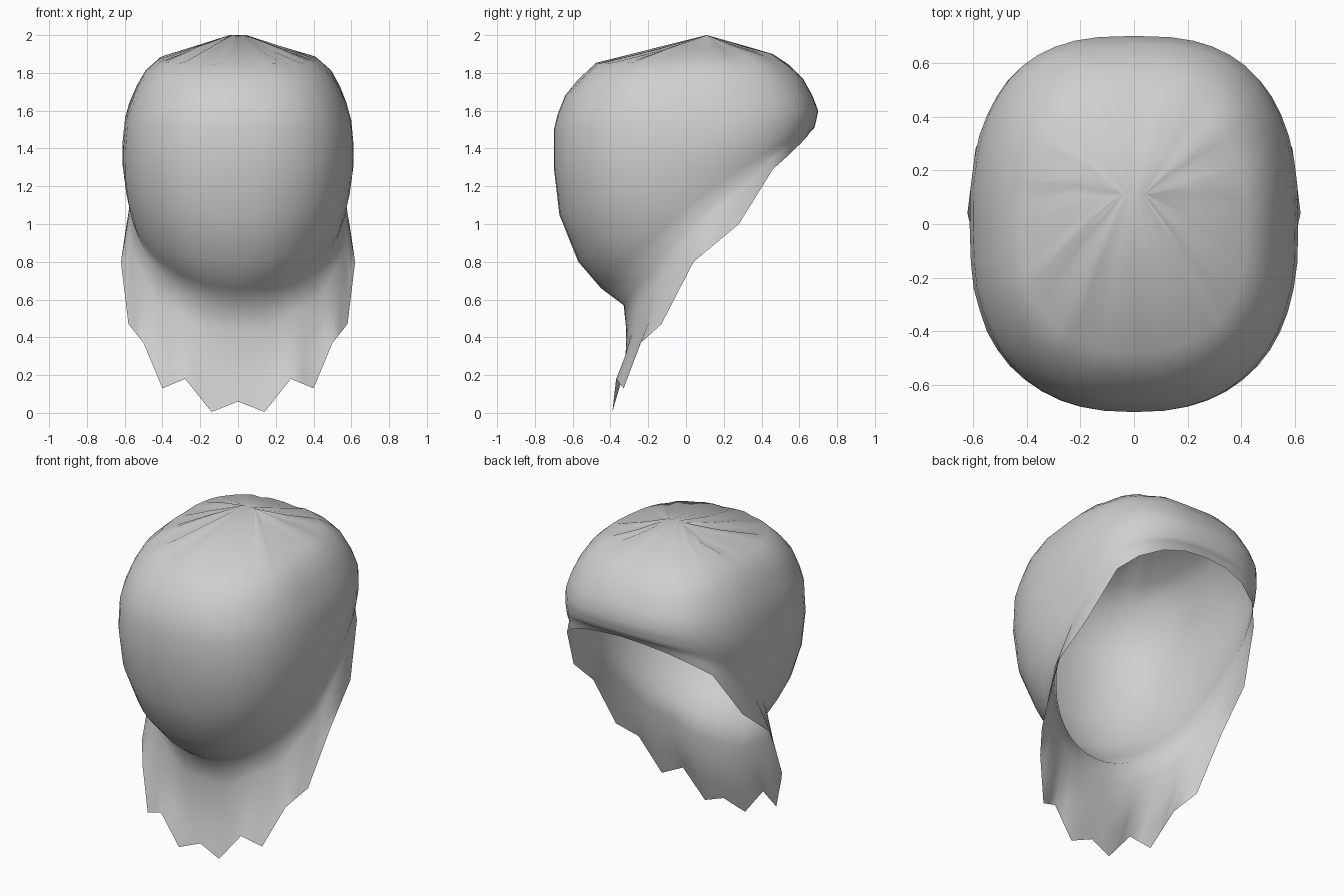
import bpy, bmesh, math, random

if "Cube" in bpy.data.objects:
    bpy.data.objects.remove(bpy.data.objects["Cube"])
random.seed(4)

SEG = 48
BACK_POWER = 2.7

# Tilted rings: front y, front z, back y, back z, half width, side lift,
# wrinkle, roundness of the front half
RINGS = [
    (0.11, 2.0, 0.11, 2.0, 0.045, 0, 0, BACK_POWER),
    (-0.16, 1.93, 0.29, 1.945, 0.22, 0, 0.012, 2.4),
    (-0.48, 1.85, 0.46, 1.9, 0.42, 0, 0.008, 2.4),
    (-0.57, 1.765, 0.55, 1.84, 0.495, 0, 0.005, 2.4),
    (-0.64, 1.68, 0.62, 1.77, 0.54, 0, 0.004, 2.4),
    (-0.68, 1.58, 0.67, 1.68, 0.578, 0, 0.004, 2.4),
    (-0.7, 1.5, 0.7, 1.6, 0.6, 0, 0.003, 2.4),
    (-0.7, 1.3, 0.69, 1.55, 0.612, 0, 0.003, 2.4),
    (-0.67, 1.05, 0.685, 1.53, 0.61, 0.02, 0.003, 2.3),
    (-0.57, 0.8, 0.68, 1.51, 0.595, 0.07, 0, 2.2),
    (-0.45, 0.66, 0.67, 1.5, 0.58, 0.09, 0, 2.1),
    (-0.33, 0.57, 0.66, 1.49, 0.56, 0.1, 0, 2.1),
]
# Ragged hem of the cloth, from front centre to back centre
HEM = [(0, -0.375, 0.06), (0.14, -0.39, 0.005), (0.28, -0.37, 0.18),
       (0.4, -0.33, 0.13), (0.5, -0.24, 0.37), (0.58, -0.13, 0.47),
       (0.62, 0.04, 0.8), (0.59, 0.28, 1.0), (0.51, 0.46, 1.29),
       (0.42, 0.55, 1.37), (0.29, 0.61, 1.43), (0.15, 0.64, 1.46),
       (0, 0.645, 1.47)]


def spow(v, n):
    return math.copysign(abs(v) ** (2 / n), v)


def ring_points(fy, fz, by, bz, width, lift, wrinkle, front_power):
    pts = []
    for i in range(SEG):
        a = 2 * math.pi * i / SEG
        n = front_power + (BACK_POWER - front_power) * (1 - math.cos(a)) / 2
        u, v = spow(math.sin(a), n), -spow(math.cos(a), n)
        t = (v + 1) / 2
        z = fz + (bz - fz) * t + lift * (1 - v * v)
        scale = 1 + random.uniform(-1, 1) * wrinkle
        pts.append((u * width * scale, fy + (by - fy) * t,
                    z + random.uniform(-1, 0.6) * wrinkle))
    return pts


def hem_point(i):
    side = 1 if i <= SEG // 2 else -1
    k = min(i, SEG - i) / (SEG / 2) * (len(HEM) - 1)
    j = min(int(k), len(HEM) - 2)
    p = [a + (b - a) * (k - j) for a, b in zip(HEM[j], HEM[j + 1])]
    return (p[0] * side, p[1], p[2])


# Hood dome, then loose cloth falling from the crease to the hem
loops = [ring_points(*r) for r in RINGS]
crease = loops[-1]
hem = [hem_point(i) for i in range(SEG)]
for t in (0.25, 0.5, 0.75, 1):
    loop = []
    for i in range(SEG):
        x, y, z = (a + (b - a) * t for a, b in zip(crease[i], hem[i]))
        front = max(0, math.cos(2 * math.pi * i / SEG))
        bulge = math.sin(math.pi * t) * front
        loop.append((x * (1 + 0.04 * bulge), y + 0.035 * bulge, z))
    loops.append(loop)

bm = bmesh.new()
rows = [[bm.verts.new(p) for p in loop] for loop in loops]
for a, b in zip(rows, rows[1:]):
    for i in range(SEG):
        j = (i + 1) % SEG
        bm.faces.new((a[i], b[i], b[j], a[j]))
bmesh.ops.remove_doubles(bm, verts=rows[0], dist=0.0005)
for f in bm.faces:
    f.smooth = True
mesh = bpy.data.meshes.new("cloth_hood")
bm.to_mesh(mesh)
bm.free()
hood = bpy.data.objects.new("cloth_hood", mesh)
bpy.context.collection.objects.link(hood)

mat = bpy.data.materials.new("light_grey_cloth")
mat.use_nodes = True
GREY = (0.62, 0.62, 0.62, 1)
mat.diffuse_color = GREY
mat.node_tree.nodes["Principled BSDF"].inputs["Base Color"].default_value = GREY
mesh.materials.append(mat)
